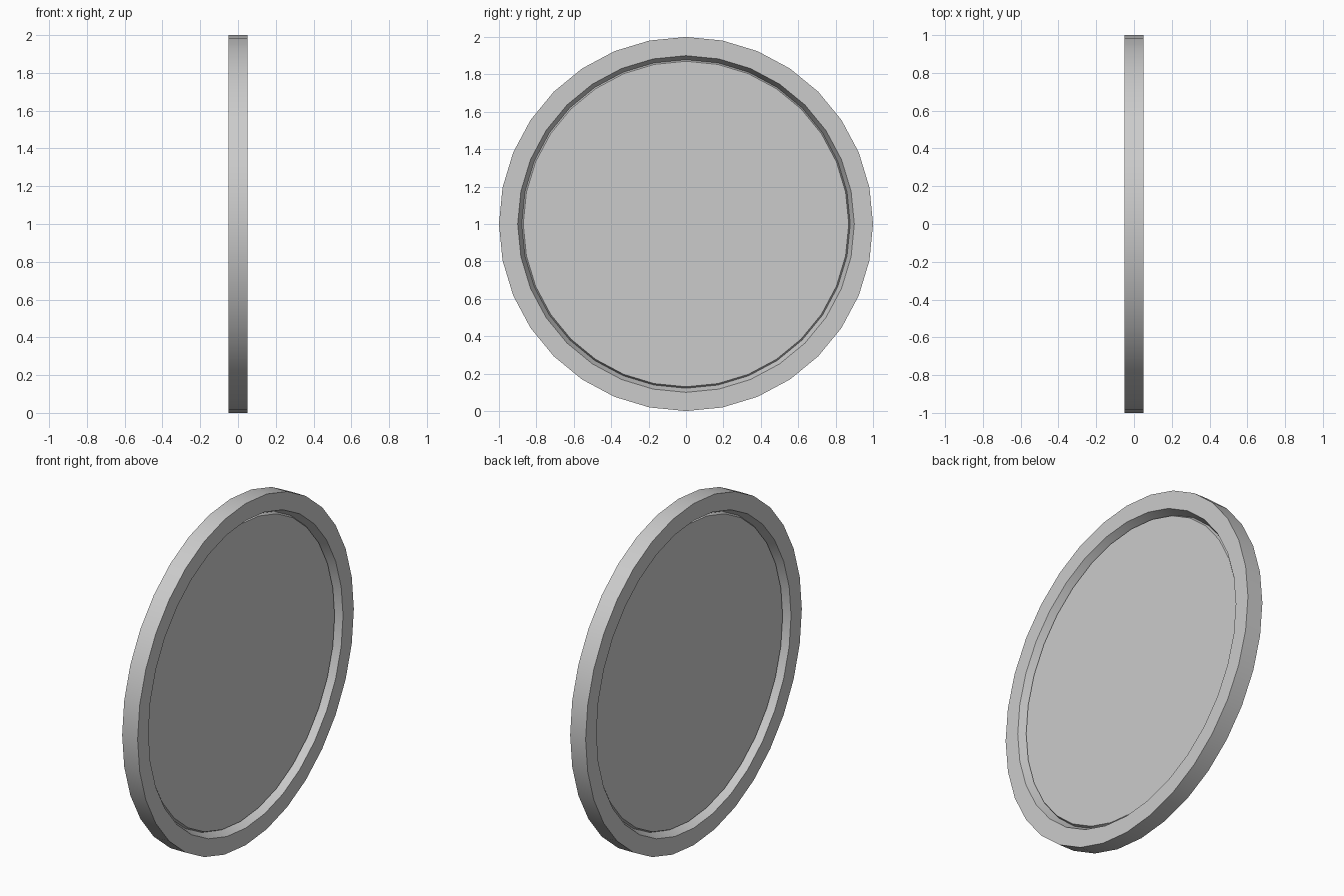
import bpy, bmesh, math

if "Cube" in bpy.data.objects:
    bpy.data.objects.remove(bpy.data.objects["Cube"])

SIDES = 32


def lathe(name, profile, closed):
    """Spin (radius, x) points around the x axis through z = 1."""
    bm = bmesh.new()
    rings = []
    for r, x in profile:
        ring = []
        for i in range(SIDES):
            a = 2 * math.pi * i / SIDES
            ring.append(bm.verts.new((x, r * math.cos(a), 1 + r * math.sin(a))))
        rings.append(ring)
    pairs = list(zip(rings, rings[1:]))
    if closed:
        pairs.append((rings[-1], rings[0]))
    else:
        bm.faces.new(rings[0])
        bm.faces.new(rings[-1])
    for a, b in pairs:
        for i in range(SIDES):
            j = (i + 1) % SIDES
            bm.faces.new((a[i], a[j], b[j], b[i]))
    bmesh.ops.recalc_face_normals(bm, faces=bm.faces)
    mesh = bpy.data.meshes.new(name)
    bm.to_mesh(mesh)
    bm.free()
    obj = bpy.data.objects.new(name, mesh)
    bpy.context.collection.objects.link(obj)
    bpy.ops.object.select_all(action='DESELECT')
    obj.select_set(True)
    bpy.context.view_layer.objects.active = obj
    bpy.ops.object.shade_smooth_by_angle(angle=math.radians(30))
    return obj


# Outer rim with a steep inner wall on both sides
lathe("rim", [(0.9, 0.05), (1, 0.05), (1, -0.05), (0.9, -0.05), (0.878, 0)], True)

# Recessed centre panel, meeting the rim at the bottom of a narrow groove
lathe("centre_panel", [(0.87, 0.017), (0.878, 0), (0.87, -0.017)], False)
